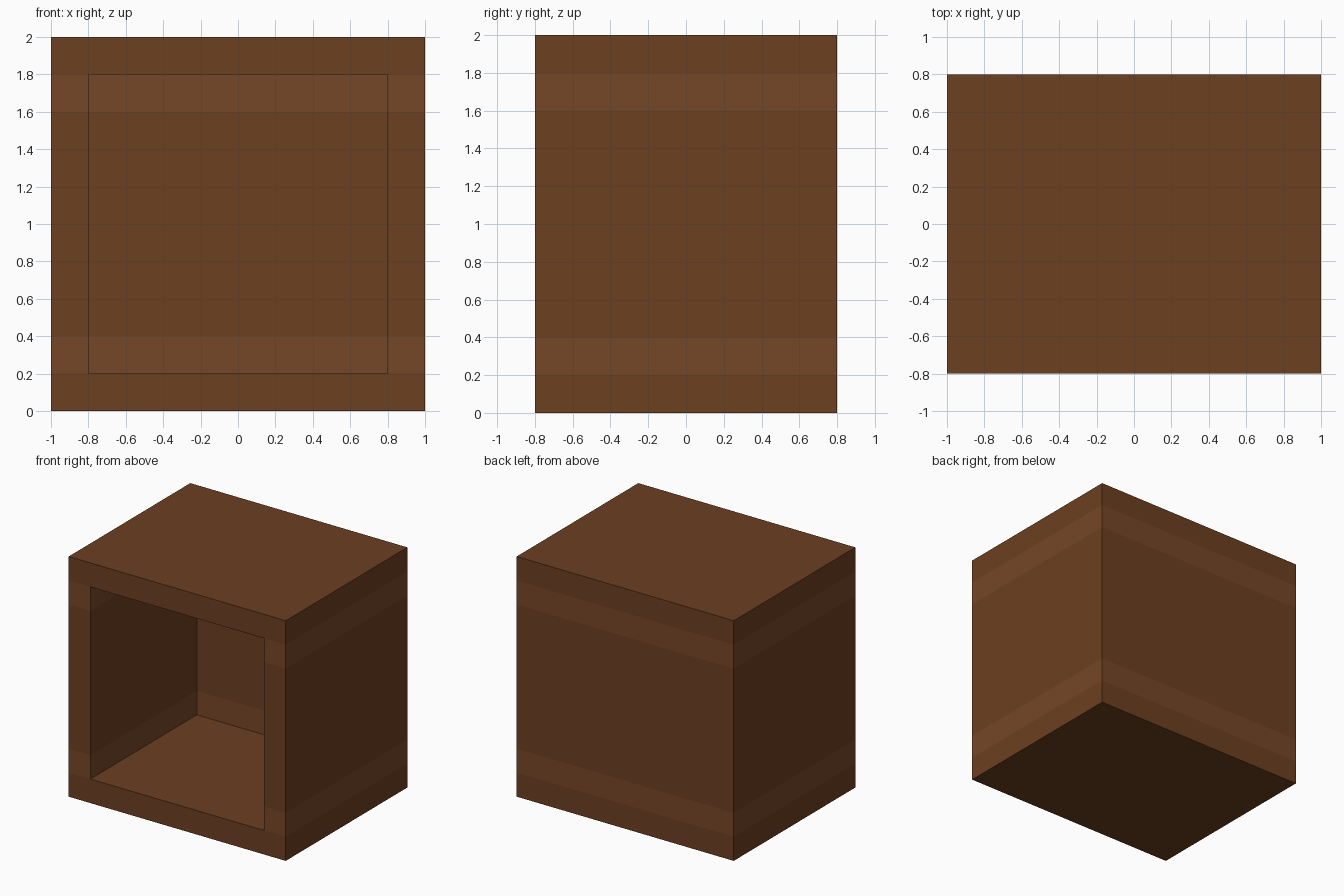
import bpy, bmesh
from mathutils import Matrix, Vector

if "Cube" in bpy.data.objects:
    bpy.data.objects.remove(bpy.data.objects["Cube"])


def material(name, rgb):
    m = bpy.data.materials.new(name)
    m.diffuse_color = (*rgb, 1)
    m.use_nodes = True
    m.node_tree.nodes["Principled BSDF"].inputs["Base Color"].default_value = m.diffuse_color
    return m


WALL = 0.2

# Solid cabinet block standing on the ground
bm = bmesh.new()
bmesh.ops.create_cube(bm, size=1, matrix=Matrix.Translation((0, 0, 1)) @ Matrix.Diagonal((2, 1.6, 2, 1)))
bm.normal_update()

# Hollow it from the front, leaving an equally thick back wall
front = min(bm.faces, key=lambda f: f.calc_center_median().y)
bmesh.ops.inset_region(bm, faces=[front], thickness=WALL, use_even_offset=True)
hollow = bmesh.ops.extrude_discrete_faces(bm, faces=[front])["faces"][0]
bmesh.ops.translate(bm, verts=hollow.verts, vec=Vector((0, 1.6 - WALL, 0)))

# Split the walls at the edges of the two lighter bands
for z in (0.2, 0.4, 1.6, 1.8):
    bmesh.ops.bisect_plane(bm, geom=bm.verts[:] + bm.edges[:] + bm.faces[:],
                           dist=1e-4, plane_co=(0, 0, z), plane_no=(0, 0, 1))

# Lighter bands run round the upright walls only
bm.normal_update()
for f in bm.faces:
    z = f.calc_center_bounds().z
    upright = abs(f.normal.z) < 0.5
    f.material_index = int(upright and 0.601 < abs(z - 1) < 0.799)

mesh = bpy.data.meshes.new("open_cabinet")
bm.to_mesh(mesh)
bm.free()
mesh.materials.append(material("dark_wood", (0.15, 0.05, 0.015)))
mesh.materials.append(material("light_wood_band", (0.18, 0.063, 0.02)))
bpy.context.collection.objects.link(bpy.data.objects.new("open_cabinet", mesh))
